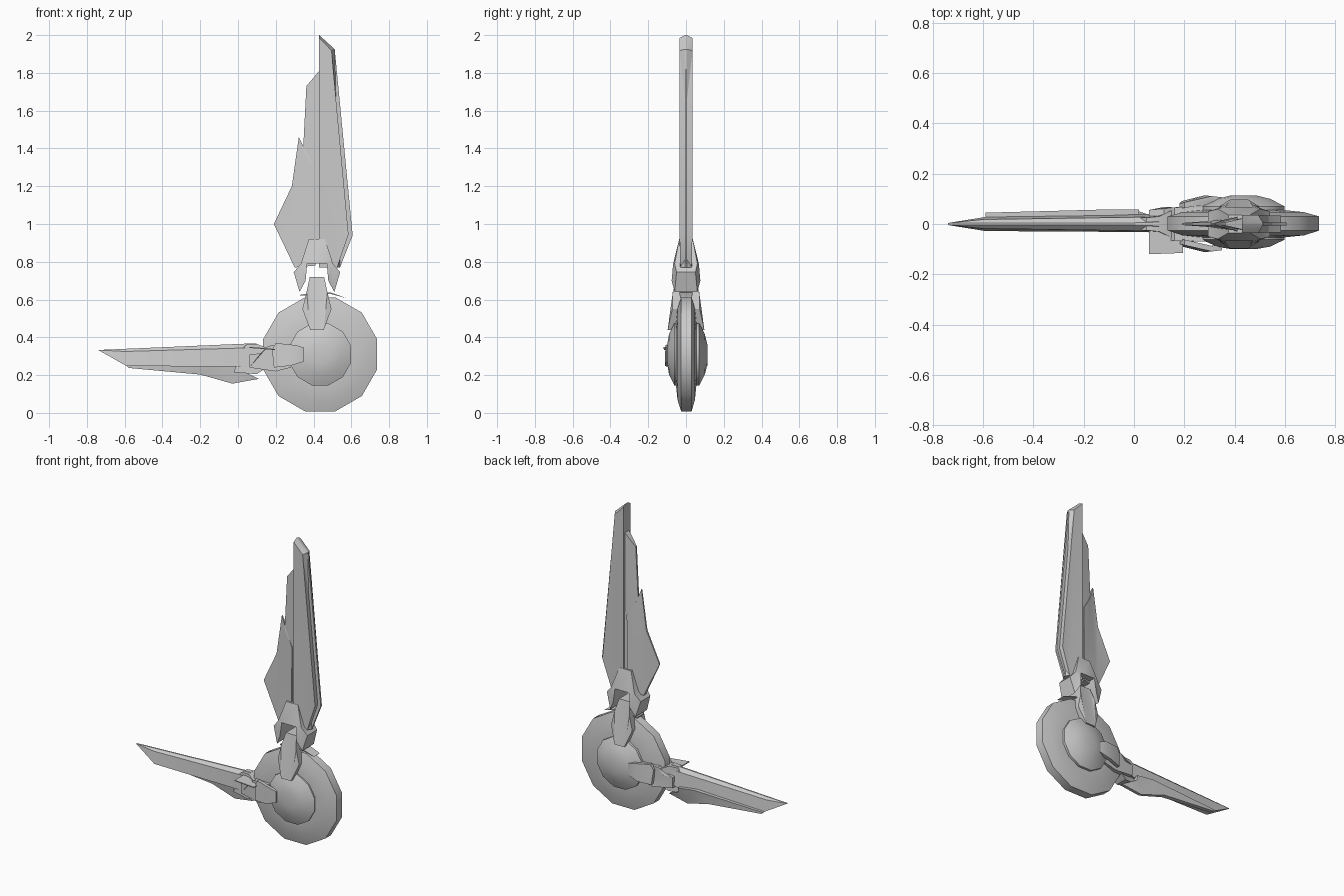
import bpy, bmesh
from math import cos, sin, tau, radians


def finish(name, bm, smooth=True):
    bmesh.ops.remove_doubles(bm, verts=bm.verts, dist=0.0004)
    bmesh.ops.recalc_face_normals(bm, faces=bm.faces)
    me = bpy.data.meshes.new(name)
    bm.to_mesh(me)
    bm.free()
    ob = bpy.data.objects.new(name, me)
    bpy.context.collection.objects.link(ob)
    if smooth:
        bpy.ops.object.select_all(action='DESELECT')
        bpy.context.view_layer.objects.active = ob
        ob.select_set(True)
        bpy.ops.object.shade_smooth_by_angle(angle=radians(32))
    return ob


def plate(name, pts):
    """Outline points (x, z, half thickness) or (x, z, y_front, y_back)."""
    pts = [p if len(p) == 4 else (p[0], p[1], -p[2], p[2]) for p in pts]
    bm = bmesh.new()
    f = [bm.verts.new((p[0], p[2], p[1])) for p in pts]
    b = [bm.verts.new((p[0], p[3], p[1])) for p in pts]
    n = len(pts)
    caps = [bm.faces.new(f), bm.faces.new(b[::-1])]
    for i in range(n):
        j = (i + 1) % n
        bm.faces.new((f[j], f[i], b[i], b[j]))
    bmesh.ops.triangulate(bm, faces=caps)
    return finish(name, bm)


def lathe(name, cx, cz, profile, segs=12, turn=radians(15)):
    """Spin (radius, y) rings round the y axis and cap both ends."""
    bm = bmesh.new()
    rings = [[bm.verts.new((cx + r * cos(turn + tau * k / segs), y,
                            cz + r * sin(turn + tau * k / segs)))
              for k in range(segs)] for r, y in profile]
    for a, b in zip(rings, rings[1:]):
        for k in range(segs):
            m = (k + 1) % segs
            bm.faces.new((a[k], a[m], b[m], b[k]))
    bm.faces.new(rings[0])
    bm.faces.new(rings[-1][::-1])
    return finish(name, bm)


# Round hub: tapered wheel with a raised dome on both sides
CX, CZ = 0.435, 0.31
lathe("wheel", CX, CZ, [(0.17, -0.053), (0.25, -0.045), (0.312, -0.026),
                        (0.312, 0.03), (0.25, 0.047), (0.17, 0.055)])
lathe("hub_dome", CX, CZ, [(0.05, -0.1), (0.11, -0.09), (0.17, -0.062), (0.17, -0.04),
                           (0.17, 0.04), (0.17, 0.07), (0.11, 0.1), (0.05, 0.114)])

# Upright blade: thick spine, bevelled cutting edge
plate("upright_blade", [(0.43, 1.985, 0.035), (0.495, 1.918, 0.035), (0.585, 0.945, 0.034),
                        (0.525, 0.77, 0.03), (0.43, 0.77, 0.035)])
plate("upright_blade_edge", [(0.43, 1.985, 0.035), (0.43, 2.0, 0.004), (0.512, 1.925, 0.006),
                             (0.607, 0.94, 0.006), (0.54, 0.77, 0.006), (0.525, 0.77, 0.03),
                             (0.585, 0.945, 0.034), (0.495, 1.918, 0.035)])
plate("upright_middle_blade", [(0.43, 1.81, 0.022), (0.362, 1.73, 0.006), (0.34, 1.3, 0.006),
                               (0.36, 0.8, 0.015), (0.43, 0.8, 0.024)])
plate("upright_short_blade", [(0.322, 1.46, 0.004), (0.285, 1.2, 0.006), (0.19, 1.0, 0.004),
                              (0.3, 0.77, 0.012), (0.41, 0.78, 0.03), (0.412, 1.28, 0.028),
                              (0.355, 1.37, 0.016)])

# Upright collar, a mirrored fork outline
half = [(0.043, 0.92, 0.036), (0.085, 0.79, 0.06), (0.123, 0.745, 0.05),
        (0.092, 0.64, 0.06), (0.06, 0.7, 0.076), (0.052, 0.79, 0.068)]
AX = 0.418
plate("upright_collar", [(AX + x, z, t) for x, z, t in half] +
      [(AX - x, z, t) for x, z, t in reversed(half)])

# Upright arm clasping the hub
half = [(0.038, 0.72, 0.045), (0.055, 0.64, 0.07), (0.077, 0.55, 0.072), (0.036, 0.44, 0.097)]
plate("upright_arm", [(AX + x, z, t) for x, z, t in half] +
      [(AX - x, z, t) for x, z, t in reversed(half)])
plate("upright_rim_plate", [(0.33, 0.627, 0.035), (0.49, 0.638, 0.035), (0.575, 0.607, 0.03),
                            (0.49, 0.63, 0.035), (0.33, 0.62, 0.035)])

# Level blade: the same layers turned to the left
plate("level_blade", [(-0.74, 0.333, 0.004), (-0.59, 0.248, 0.028), (0.05, 0.245, -0.032, 0.04),
                      (0.12, 0.3, 0.03), (0.08, 0.345, 0.028), (-0.6, 0.325, 0.018)])
plate("level_blade_edge", [(-0.74, 0.333, 0.004), (-0.6, 0.325, 0.018), (0.08, 0.345, 0.028),
                           (0.1, 0.368, 0.008), (0.03, 0.366, 0.005)])
plate("level_short_blade", [(-0.59, 0.25, 0.02, 0.045), (-0.58, 0.238, 0.02, 0.045),
                            (-0.2, 0.203, 0.02, 0.05), (-0.03, 0.155, 0.01, 0.03),
                            (0.11, 0.18, 0.0, 0.02), (0.02, 0.225, -0.01, 0.05),
                            (0.02, 0.255, -0.01, 0.058), (-0.1, 0.27, 0.0, 0.058)])

# Level collar and arm gripping the rim
plate("level_collar", [(-0.02, 0.215, 0.02), (0.02, 0.27, 0.03), (0.0, 0.325, 0.025),
                       (0.05, 0.365, 0.025), (0.1, 0.365, 0.03), (0.15, 0.345, 0.055),
                       (0.15, 0.24, 0.055), (0.1, 0.205, 0.04)])
plate("level_arm", [(0.06, 0.31, 0.056), (0.12, 0.315, 0.068), (0.16, 0.355, 0.066),
                    (0.28, 0.36, 0.07), (0.3, 0.3, 0.072), (0.28, 0.24, 0.07),
                    (0.2, 0.22, 0.07), (0.06, 0.24, 0.056)])

# Side grips standing off the dome on both faces
for side, name in ((-1, "front_grip"), (1, "back_grip")):
    shift = 0.006 if side > 0 else -0.004
    grip = [(0.18, 0.335, 0.075), (0.2, 0.37, 0.08), (0.31, 0.358, 0.105), (0.35, 0.345, 0.1),
            (0.35, 0.272, 0.1), (0.28, 0.25, 0.108), (0.19, 0.24, 0.085)]
    plate(name, [(x, z, *sorted((side * y + shift, side * (y - 0.022) + shift)))
                 for x, z, y in grip])

# Thin flap sticking out in front of the level collar
plate("collar_flap", [(0.06, 0.35, -0.12, -0.02), (0.195, 0.338, -0.115, -0.02),
                      (0.195, 0.332, -0.115, -0.02), (0.06, 0.344, -0.12, -0.02)])
